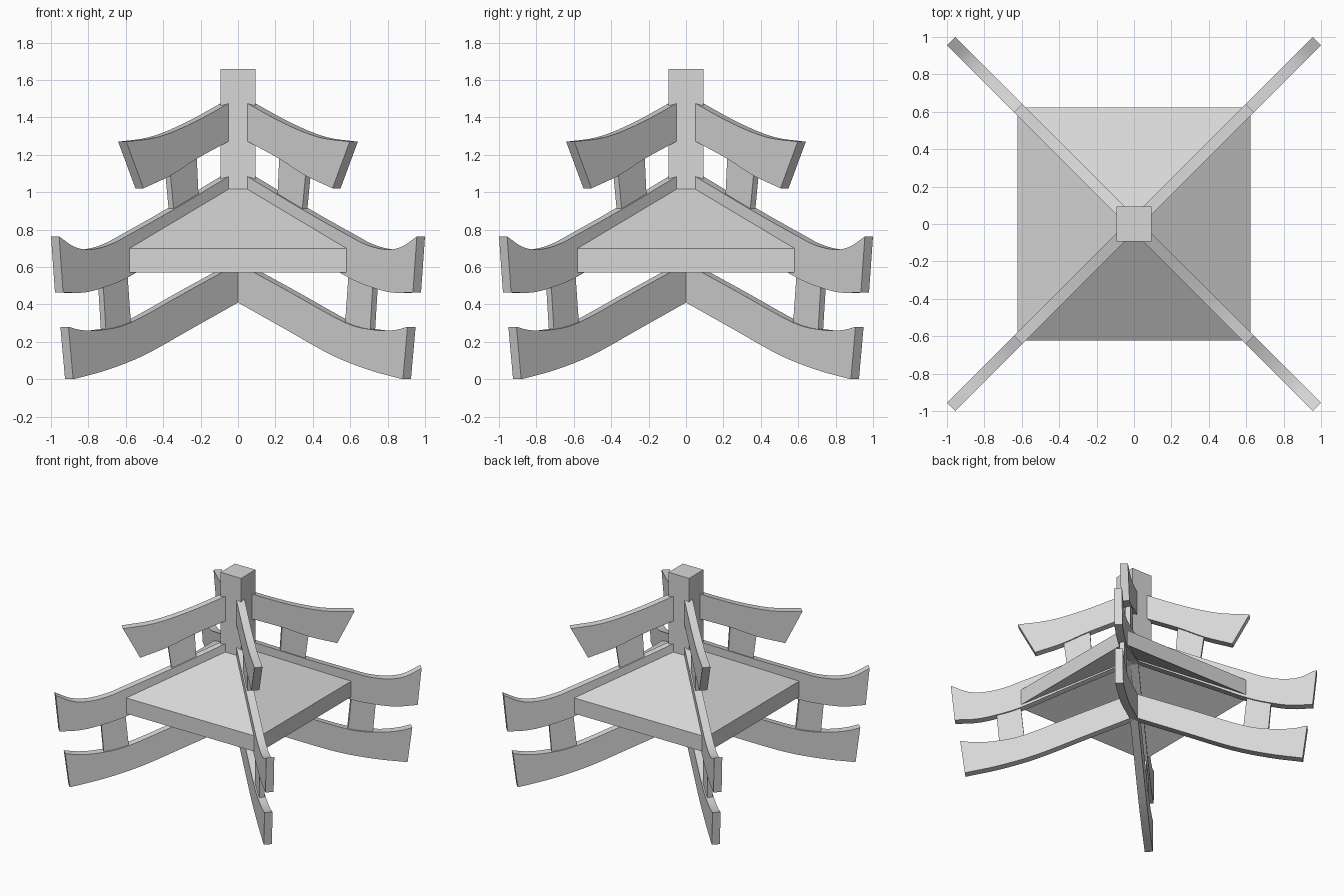
import bpy, bmesh, math
from mathutils import Vector, Matrix

cube = bpy.data.objects.get("Cube")
if cube:
    bpy.data.objects.remove(cube, do_unlink=True)

# One plain grey for everything
grey = bpy.data.materials.new("plain_grey")
grey.use_nodes = True
grey.diffuse_color = (0.68, 0.68, 0.68, 1)
grey.node_tree.nodes["Principled BSDF"].inputs["Base Color"].default_value = (0.68, 0.68, 0.68, 1)

BEAM = 0.0217   # half thickness of a beam, measured along x
STRUT = 0.0135  # half thickness of a strut, measured along x


def finish(name, bm):
    bmesh.ops.recalc_face_normals(bm, faces=bm.faces)
    mesh = bpy.data.meshes.new(name)
    bm.to_mesh(mesh)
    bm.free()
    mesh.shade_smooth()
    mesh.set_sharp_from_angle(angle=math.radians(25))
    mesh.materials.append(grey)
    obj = bpy.data.objects.new(name, mesh)
    bpy.context.collection.objects.link(obj)


def smooth_path(points, steps=4):
    """Smooth curve through the given points."""
    p = [Vector(q) for q in points]
    p = [2 * p[0] - p[1]] + p + [2 * p[-1] - p[-2]]
    out = []
    for a, b, c, d in zip(p, p[1:], p[2:], p[3:]):
        for i in range(steps):
            t = i / steps
            out.append(0.5 * (2 * b + (c - a) * t + (2 * a - 5 * b + 4 * c - d) * t**2
                              + (3 * b - a - 3 * c + d) * t**3))
    return out + [p[-2]]


def diagonal_plates(name, outline, half):
    """Extrude an outline and repeat it on the four diagonals."""
    corners = ("front_left", "back_left", "back_right", "front_right")
    for k, corner in enumerate(corners):
        bm = bmesh.new()
        # Outline x is the distance along x of the diagonal's centre line
        face = bm.faces.new([bm.verts.new((u - half, -u - half, z)) for u, z in outline])
        ext = bmesh.ops.extrude_face_region(bm, geom=[face])
        moved = [v for v in ext["geom"] if isinstance(v, bmesh.types.BMVert)]
        bmesh.ops.translate(bm, verts=moved, vec=(2 * half, 2 * half, 0))
        bmesh.ops.rotate(bm, verts=bm.verts, matrix=Matrix.Rotation(k * math.pi / 2, 3, "Z"))
        finish(f"{name}_{corner}", bm)


def beam(name, top, bottom):
    outline = smooth_path(top) + smooth_path(bottom)[::-1]
    diagonal_plates(name, outline, BEAM)


# Three tiers of curved diagonal beams
beam("lower_beam",
     [(0, 0.63), (0.3, 0.465), (0.59, 0.305), (0.74, 0.265), (0.85, 0.262), (0.928, 0.28)],
     [(0, 0.422), (0.27, 0.27), (0.52, 0.13), (0.72, 0.05), (0.903, 0)])
beam("middle_beam",
     [(0, 1.127), (0.37, 0.905), (0.6, 0.775), (0.7, 0.722), (0.8, 0.695), (0.89, 0.705), (0.978, 0.763)],
     [(0, 0.92), (0.4, 0.675), (0.6, 0.55), (0.72, 0.497), (0.84, 0.464), (0.957, 0.464)])
beam("upper_beam",
     [(0, 1.515), (0.071, 1.475), (0.27, 1.367), (0.45, 1.295), (0.619, 1.27)],
     [(0, 1.31), (0.071, 1.272), (0.24, 1.18), (0.38, 1.09), (0.527, 1.021)])

# Short struts between the tiers
diagonal_plates("lower_strut", [(0.584, 0.27), (0.717, 0.22), (0.736, 0.53), (0.607, 0.6)], STRUT)
diagonal_plates("upper_strut", [(0.221, 0.9), (0.35, 0.83), (0.38, 1.15), (0.236, 1.23)], STRUT)

# Roof slab: square skirt, shallow pyramid on top, parallel hollow underneath
bm = bmesh.new()
half = 0.623
square = [(-half, -half), (half, -half), (half, half), (-half, half)]
low = [bm.verts.new((x, y, 0.571)) for x, y in square]
eave = [bm.verts.new((x, y, 0.7)) for x, y in square]
peak = bm.verts.new((0, 0, 1.072))
soffit = bm.verts.new((0, 0, 0.943))
for i in range(4):
    j = (i + 1) % 4
    bm.faces.new((low[i], low[j], eave[j], eave[i]))
    bm.faces.new((eave[i], eave[j], peak))
    bm.faces.new((low[j], low[i], soffit))
finish("roof_slab", bm)

# Square centre post
bm = bmesh.new()
bmesh.ops.create_cube(bm, size=1, matrix=Matrix.Translation((0, 0, 1.285))
                      @ Matrix.Diagonal((0.187, 0.187, 0.75, 1)))
finish("centre_post", bm)
